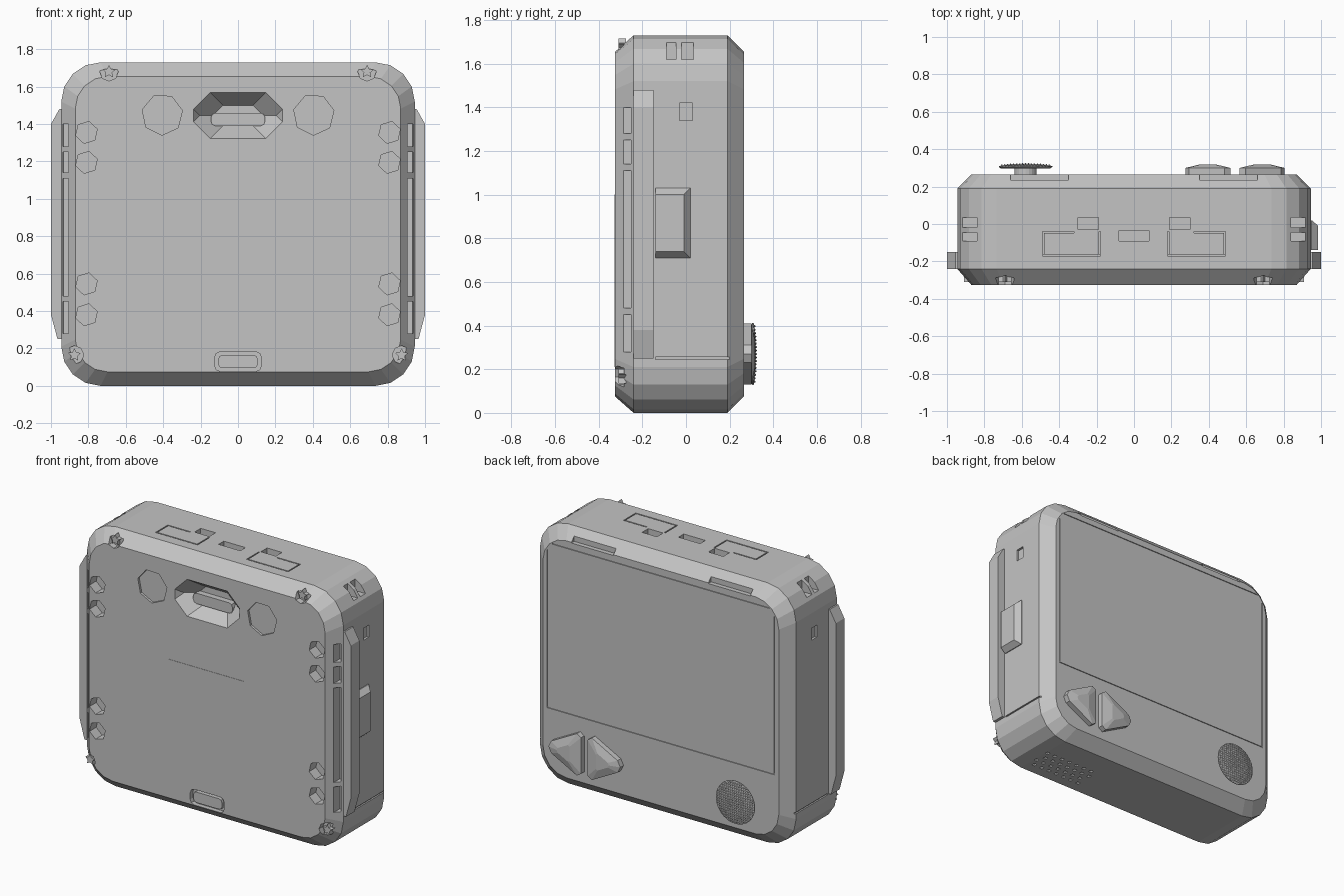
import bpy, bmesh, math
from mathutils import Vector

cube = bpy.data.objects.get("Cube")
if cube:
    bpy.data.objects.remove(cube, do_unlink=True)

grey = bpy.data.materials.new("matte grey")
grey.use_nodes = True
tone = (0.55, 0.55, 0.55, 1)
grey.diffuse_color = tone
grey.node_tree.nodes["Principled BSDF"].inputs["Base Color"].default_value = tone


def loft(bm, rings):
    """Skin a list of equal-length 3D rings and cap both ends."""
    rows = [[bm.verts.new(p) for p in ring] for ring in rings]
    n = len(rows[0])
    faces = [bm.faces.new(rows[0]), bm.faces.new(rows[-1][::-1])]
    for a, b in zip(rows, rows[1:]):
        for i in range(n):
            j = (i + 1) % n
            faces.append(bm.faces.new((a[i], b[i], b[j], a[j])))
    bmesh.ops.recalc_face_normals(bm, faces=faces)


def rounded(cx, cz, hx, hz, r, steps):
    """Rounded rectangle in the front plane."""
    pts = []
    for q, (sx, sz) in enumerate(((1, 1), (-1, 1), (-1, -1), (1, -1))):
        for k in range(steps + 1):
            t = math.pi / 2 * (q + k / steps)
            pts.append((cx + sx * (hx - r) + r * math.cos(t),
                        cz + sz * (hz - r) + r * math.sin(t)))
    return pts


def circle(cx, cz, r, n, turn=0.0):
    return [(cx + r * math.cos(turn + math.tau * i / n),
             cz + r * math.sin(turn + math.tau * i / n)) for i in range(n)]


def at_y(outline, y):
    return [(x, y, z) for x, z in outline]


def prism(bm, outline, y0, y1):
    loft(bm, [at_y(outline, y0), at_y(outline, y1)])


def box(bm, x0, x1, y0, y1, z0, z1):
    prism(bm, [(x0, z0), (x1, z0), (x1, z1), (x0, z1)], y0, y1)


def side_box(bm, s, x0, x1, *rest):
    """Box given for the left side, mirrored when s is -1."""
    box(bm, min(s * x0, s * x1), max(s * x0, s * x1), *rest)


def make(name, bm):
    mesh = bpy.data.meshes.new(name)
    bm.to_mesh(mesh)
    bm.free()
    mesh.materials.append(grey)
    obj = bpy.data.objects.new(name, mesh)
    bpy.context.collection.objects.link(obj)
    return obj


def cut(obj, bm):
    """Subtract a mesh of cutters and bake the result."""
    cutter = make("cutter", bm)
    cutter.hide_render = True
    mod = obj.modifiers.new("cut", "BOOLEAN")
    mod.object, mod.operation, mod.solver = cutter, "DIFFERENCE", "EXACT"
    mod.use_self = True
    bpy.context.view_layer.objects.active = obj
    bpy.ops.object.modifier_apply(modifier=mod.name)
    bpy.data.objects.remove(cutter, do_unlink=True)


FRONT, BACK, MID = -0.325, 0.265, 0.865

# Chamfered camera body
bm = bmesh.new()
loft(bm, [at_y(rounded(0, MID, 0.945 - d, MID - d, 0.21 - d * 0.5, 4), y)
          for y, d in ((FRONT, 0.075), (-0.24, 0), (0.19, 0), (BACK, 0.075))])
body = make("body", bm)

# Front recesses: lens well, sensor windows, screw holes, bottom port
bm = bmesh.new()
loft(bm, [at_y(rounded(0, 1.445, 0.24 + w, 0.125 + w, 0.09, 1), y)
          for y, w in ((FRONT - 0.01, 0.005), (FRONT + 0.1, -0.07))])
for s in (1, -1):
    prism(bm, circle(s * 0.405, 1.45, 0.11, 7, 0.2), FRONT - 0.01, FRONT + 0.015)
    for z in (1.355, 1.195, 0.545, 0.38):
        prism(bm, circle(s * 0.81, z, 0.06, 6, 0.3), FRONT - 0.01, FRONT + 0.07)
    for x, z in ((0.69, 1.68), (0.875, 0.165)):
        prism(bm, circle(s * x, z, 0.05, 8), FRONT - 0.01, FRONT + 0.04)
prism(bm, rounded(0, 0.13, 0.125, 0.052, 0.03, 2), FRONT - 0.01, FRONT + 0.03)
cut(body, bm)

# Side seams, front slots and strap notches
bm = bmesh.new()
for s in (1, -1):
    for z0, z1 in ((0.28, 0.45), (0.48, 1.11), (1.14, 1.25), (1.28, 1.4)):
        side_box(bm, s, 0.905, 0.935, -0.34, -0.22, z0, z1)
    side_box(bm, s, 0.935, 1.1, -0.14, 0.21, 0.245, 0.255)
    for y0, y1 in ((-0.09, -0.045), (-0.02, 0.035)):
        side_box(bm, s, 0.84, 1.0, y0, y1, 1.62, 1.7)
    side_box(bm, s, 0.93, 1.0, -0.03, 0.03, 1.34, 1.42)

# Top slots: two hatch grooves, latch pockets, centre slot, back notches
    side_box(bm, s, 0.18, 0.49, -0.17, -0.162, 1.71, 1.75)
    side_box(bm, s, 0.482, 0.49, -0.161, -0.04, 1.71, 1.75)
    side_box(bm, s, 0.18, 0.188, -0.161, -0.04, 1.71, 1.75)
    side_box(bm, s, 0.32, 0.481, -0.048, -0.04, 1.71, 1.75)
    side_box(bm, s, 0.19, 0.3, -0.03, 0.035, 1.69, 1.75)
    side_box(bm, s, 0.35, 0.66, 0.235, 0.29, 1.65, 1.72)
box(bm, -0.08, 0.08, -0.09, -0.035, 1.69, 1.75)

# Speaker holes underneath
for row in range(4):
    for col in range(7):
        x, y = 0.32 + col * 0.06 + row % 2 * 0.03, -0.17 + row * 0.055
        box(bm, x, x + 0.022, y, y + 0.022, -0.02, 0.03)
cut(body, bm)

# Screen outline groove on the back
bm = bmesh.new()
box(bm, -0.84, 0.84, BACK - 0.006, BACK + 0.02, 0.505, 0.512)
for s in (1, -1):
    side_box(bm, s, 0.833, 0.84, BACK - 0.006, BACK + 0.02, 0.513, 1.56)
box(bm, -0.8, 0.8, BACK - 0.006, BACK + 0.02, 1.605, 1.612)
cut(body, bm)

# Lens slot inside the well
bm = bmesh.new()
prism(bm, rounded(0, 1.425, 0.145, 0.035, 0.025, 2), FRONT + 0.06, FRONT + 0.11)
make("lens_cover", bm)

# Screws sunk into the holes
bm = bmesh.new()
for s in (1, -1):
    for x, z in ((0.69, 1.68), (0.875, 0.165)):
        star = [p for a, b in zip(circle(s * x, z, 0.036, 5, 0.3),
                                  circle(s * x, z, 0.018, 5, 0.3 + math.pi / 5))
                for p in (a, b)]
        prism(bm, star, FRONT + 0.015, FRONT + 0.05)
make("screws", bm)

# Label plate on the front and port cover
bm = bmesh.new()
box(bm, -0.28, 0.28, FRONT - 0.002, FRONT + 0.01, 0.21, 1.0)
make("label_plate", bm)
bm = bmesh.new()
prism(bm, rounded(0, 0.13, 0.105, 0.035, 0.02, 2), FRONT + 0.005, FRONT + 0.04)
make("port_cover", bm)

# Side rails with tapered ends
for s, side in ((1, "left"), (-1, "right")):
    bm = bmesh.new()
    rail = [(0.93, 0.25), (0.965, 0.25), (1.0, 0.38), (1.0, 1.4), (0.955, 1.48), (0.93, 1.48)]
    prism(bm, [(s * x, z) for x, z in rail], -0.24, -0.15)
    make(side + "_rail", bm)

# Slider on the left side
bm = bmesh.new()
loft(bm, [[(x, y, z) for y, z in ((-0.14, 0.71 + d), (0.02 - d, 0.71 + d),
                                  (0.02 - d, 1.03 - d), (-0.14, 1.03 - d))]
          for x, d in ((0.93, 0), (0.95, 0), (0.985, 0.03))])
make("slider", bm)

# Triangular back buttons with raised tops
for cx, s, name in ((0.395, -1, "inner_button"), (0.685, 1, "outer_button")):
    bm = bmesh.new()
    tri = [(-0.12, -0.12), (-0.09, -0.14), (0.1, -0.04), (0.12, 0),
           (0.1, 0.04), (-0.09, 0.14), (-0.12, 0.12)]
    loft(bm, [[(cx + s * u * k, y, 0.27 + v * k) for u, v in tri]
              for y, k in ((BACK - 0.01, 1), (BACK + 0.035, 1), (BACK + 0.052, 0.4))])
    make(name, bm)

# Dial: stem, domed disc and knurled face
DX, DZ, DR = -0.58, 0.27, 0.143
bm = bmesh.new()
prism(bm, circle(DX, DZ, 0.06, 20), BACK - 0.01, 0.31)
loft(bm, [at_y(circle(DX, DZ, DR * k, 40), y)
          for y, k in ((0.298, 0.93), (0.305, 1), (0.31, 1), (0.317, 0.6), (0.319, 0.2))])
step = DR / 9
for i in range(-9, 10):
    for j in range(-9, 10):
        r = math.hypot(i, j) * step
        if r < DR * 0.96:
            x, z = DX + i * step, DZ + j * step
            y = 0.319 - 0.009 * (r / DR) ** 2
            loft(bm, [at_y(circle(x, z, step * k, 4), y + h)
                      for h, k in ((-0.004, 0.62), (0.006, 0.15))])
make("dial", bm)
